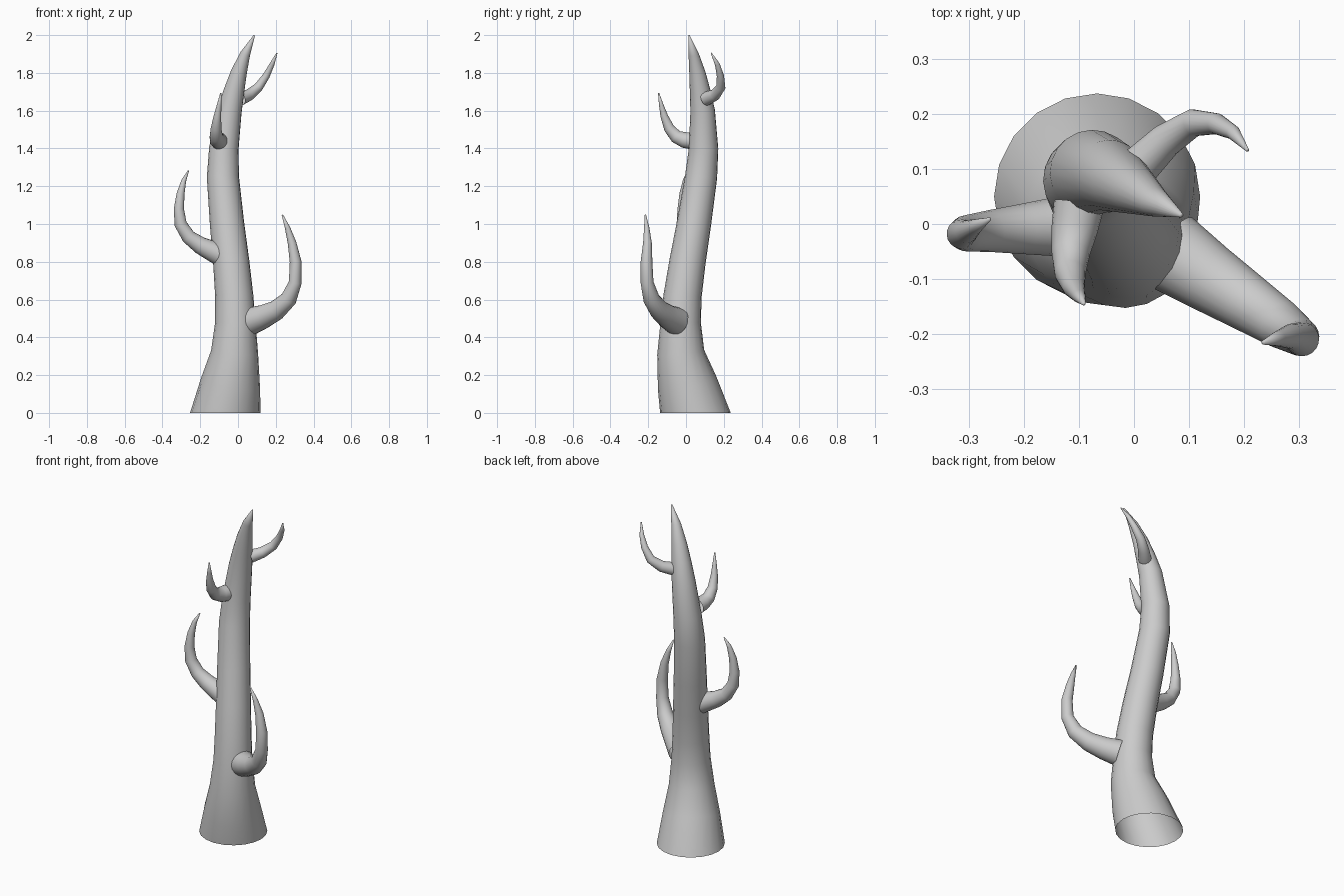
import bpy, bmesh, math
from mathutils import Vector

SIDES = 20


def limb(name, pts, first_dir=None):
    """Sweep a tapering round tube through (x, y, z, radius) points."""
    path = [Vector(p[:3]) for p in pts]
    bm = bmesh.new()
    rings = []
    n = len(path)
    side = Vector((1, 0, 0)) if first_dir else Vector((0, 0, 1))
    for i, p in enumerate(path):
        if i == 0 and first_dir:
            t = Vector(first_dir)
        else:
            a = (p - path[i - 1]).normalized() if i else Vector()
            b = (path[i + 1] - p).normalized() if i < n - 1 else Vector()
            t = (a + b).normalized()
        # carry the frame along so the tube does not twist
        side = (side - t * side.dot(t)).normalized()
        other = t.cross(side)
        r = pts[i][3]
        ring = []
        for k in range(SIDES):
            ang = 2 * math.pi * k / SIDES
            ring.append(bm.verts.new(p + r * (math.cos(ang) * side + math.sin(ang) * other)))
        rings.append(ring)
    for lo, hi in zip(rings, rings[1:]):
        for k in range(SIDES):
            j = (k + 1) % SIDES
            bm.faces.new((lo[k], lo[j], hi[j], hi[k]))
    bm.faces.new(rings[-1])
    for f in bm.faces:
        f.smooth = True
    mesh = bpy.data.meshes.new(name)
    bm.to_mesh(mesh)
    bm.free()
    obj = bpy.data.objects.new(name, mesh)
    bpy.context.collection.objects.link(obj)
    return obj


# Trunk: flared foot, S-bend, pointed top
limb("trunk", [
    (-0.067, 0.050, 0.00, 0.187), (-0.040, 0.005, 0.16, 0.158),
    (-0.018, -0.028, 0.32, 0.125), (-0.014, -0.028, 0.48, 0.107),
    (-0.020, -0.018, 0.62, 0.101), (-0.036, 0.008, 0.80, 0.096),
    (-0.058, 0.042, 1.00, 0.091), (-0.080, 0.080, 1.25, 0.085),
    (-0.075, 0.093, 1.40, 0.078), (-0.045, 0.088, 1.60, 0.065),
    (-0.022, 0.075, 1.70, 0.055), (0.004, 0.060, 1.80, 0.043),
    (0.038, 0.040, 1.90, 0.027), (0.086, 0.016, 1.998, 0.004),
], first_dir=(0, 0, 1))

# Low right branch
limb("lower_right_branch", [
    (0.065, -0.050, 0.485, 0.074), (0.135, -0.097, 0.510, 0.063),
    (0.205, -0.142, 0.545, 0.053), (0.268, -0.183, 0.603, 0.044),
    (0.303, -0.206, 0.690, 0.034), (0.305, -0.209, 0.80, 0.031),
    (0.286, -0.204, 0.90, 0.023), (0.262, -0.208, 0.98, 0.014),
    (0.235, -0.215, 1.048, 0.004),
])

# Middle left branch
limb("left_branch", [
    (-0.090, 0.000, 0.835, 0.060), (-0.140, -0.005, 0.858, 0.054),
    (-0.200, -0.009, 0.887, 0.046), (-0.262, -0.013, 0.932, 0.038),
    (-0.304, -0.017, 1.00, 0.033), (-0.313, -0.018, 1.08, 0.027),
    (-0.304, -0.014, 1.16, 0.021), (-0.287, -0.004, 1.23, 0.013),
    (-0.262, 0.009, 1.283, 0.003),
])

# Upper front branch
limb("front_branch", [
    (-0.100, 0.035, 1.440, 0.046), (-0.108, -0.010, 1.445, 0.042),
    (-0.115, -0.053, 1.463, 0.035), (-0.116, -0.090, 1.508, 0.028),
    (-0.109, -0.115, 1.570, 0.020), (-0.100, -0.131, 1.630, 0.012),
    (-0.091, -0.145, 1.693, 0.003),
])

# Top rear branch
limb("rear_branch", [
    (0.010, 0.105, 1.663, 0.037), (0.058, 0.152, 1.683, 0.031),
    (0.108, 0.184, 1.724, 0.025), (0.150, 0.182, 1.785, 0.019),
    (0.180, 0.166, 1.845, 0.013), (0.206, 0.134, 1.905, 0.003),
])
